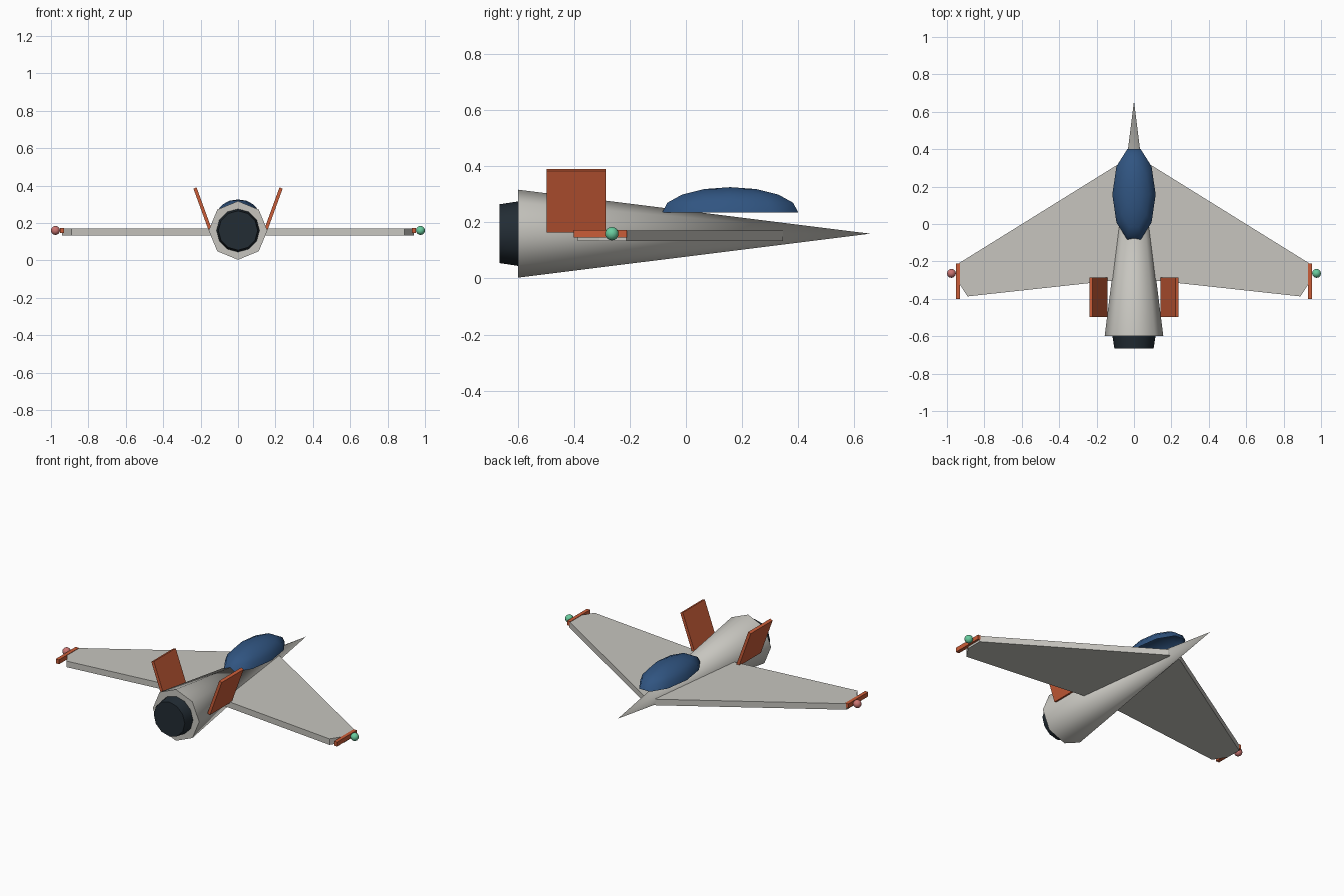
import bpy, bmesh, math
from mathutils import Matrix, Vector

cube = bpy.data.objects.get("Cube")
if cube:
    bpy.data.objects.remove(cube, do_unlink=True)


def material(name, r, g, b):
    m = bpy.data.materials.new(name)
    m.use_nodes = True
    m.diffuse_color = (r, g, b, 1)
    m.node_tree.nodes["Principled BSDF"].inputs["Base Color"].default_value = (r, g, b, 1)
    return m


GREY = material("hull_grey", 0.57, 0.56, 0.52)
ORANGE = material("rust_orange", 0.60, 0.11, 0.04)
BLUE = material("canopy_blue", 0.03, 0.09, 0.22)
DARK = material("engine_dark", 0.016, 0.025, 0.034)
GREEN = material("light_green", 0.14, 0.60, 0.34)
RED = material("light_red", 0.60, 0.18, 0.17)

AXIS_Z = 0.16  # height of the fuselage centre line


def finish(name, bm, mat, smooth=None):
    bmesh.ops.recalc_face_normals(bm, faces=bm.faces)
    mesh = bpy.data.meshes.new(name)
    bm.to_mesh(mesh)
    bm.free()
    mesh.materials.append(mat)
    ob = bpy.data.objects.new(name, mesh)
    bpy.context.collection.objects.link(ob)
    if smooth:
        bpy.ops.object.select_all(action="DESELECT")
        ob.select_set(True)
        bpy.context.view_layer.objects.active = ob
        bpy.ops.object.shade_smooth_by_angle(angle=math.radians(smooth))
    return ob


def cone_along_y(name, sides, r_back, r_front, y_back, y_front, mat):
    bm = bmesh.new()
    place = Matrix.Translation((0, (y_back + y_front) / 2, AXIS_Z)) @ Matrix.Rotation(-math.pi / 2, 4, "X")
    bmesh.ops.create_cone(bm, cap_ends=True, segments=sides, radius1=r_back,
                          radius2=r_front, depth=y_front - y_back, matrix=place)
    return finish(name, bm, mat, 50)


def box(name, centre, size, mat, tilt=0):
    bm = bmesh.new()
    place = (Matrix.Translation(centre) @ Matrix.Rotation(math.radians(tilt), 4, "Y")
             @ Matrix.Diagonal((*size, 1)))
    bmesh.ops.create_cube(bm, size=1, matrix=place)
    return finish(name, bm, mat)


# Fuselage tapering to the nose, and the engine nozzle behind it
cone_along_y("fuselage", 8, 0.157, 0, -0.60, 0.657, GREY)
cone_along_y("engine_nozzle", 12, 0.105, 0.118, -0.665, -0.58, DARK)

# Delta wing: half outline mirrored, then extruded
half = [(0.04, 0.347), (0.94, -0.212), (0.94, -0.31), (0.89, -0.387), (0, -0.29)]
outline = half + [(-x, y) for x, y in reversed(half[:-1])]
bm = bmesh.new()
face = bm.faces.new([bm.verts.new((x, y, 0.134)) for x, y in outline])
raised = bmesh.ops.extrude_face_region(bm, geom=[face])["geom"]
bmesh.ops.translate(bm, verts=[v for v in raised if isinstance(v, bmesh.types.BMVert)],
                    vec=(0, 0, 0.037))
finish("wing", bm, GREY)

# Canopy: open half ellipsoid resting above the fuselage
SIDES, RINGS = 10, 4
bm = bmesh.new()
centre = Vector((0, 0.158, 0.236))
rings = []
for j in range(RINGS):
    e = math.pi / 2 * j / RINGS
    rings.append([bm.verts.new(centre + Vector((
        0.116 * math.cos(e) * math.cos(math.tau * i / SIDES),
        0.255 * math.cos(e) * math.sin(math.tau * i / SIDES),
        0.09 * math.sin(e)))) for i in range(SIDES)])
top = bm.verts.new(centre + Vector((0, 0, 0.09)))
for i in range(SIDES):
    k = (i + 1) % SIDES
    for low, high in zip(rings, rings[1:]):
        bm.faces.new((low[i], low[k], high[k], high[i]))
    bm.faces.new((rings[-1][i], rings[-1][k], top))
canopy = finish("canopy", bm, BLUE, 60)
if canopy.data.polygons[-1].normal.z < 0:
    canopy.data.flip_normals()

# Paired tail fins, wing tip rails and tip lights
for side, label, glow in ((1, "left", GREEN), (-1, "right", RED)):
    box(f"{label}_tail_fin", (side * 0.19, -0.392, 0.277), (0.018, 0.212, 0.234), ORANGE, side * 20)
    box(f"{label}_tip_rail", (side * 0.942, -0.306, AXIS_Z), (0.022, 0.192, 0.027), ORANGE)
    bm = bmesh.new()
    bmesh.ops.create_uvsphere(bm, u_segments=12, v_segments=8, radius=0.024,
                              matrix=Matrix.Translation((side * 0.976, -0.264, AXIS_Z)))
    finish(f"{label}_tip_light", bm, glow, 60)
